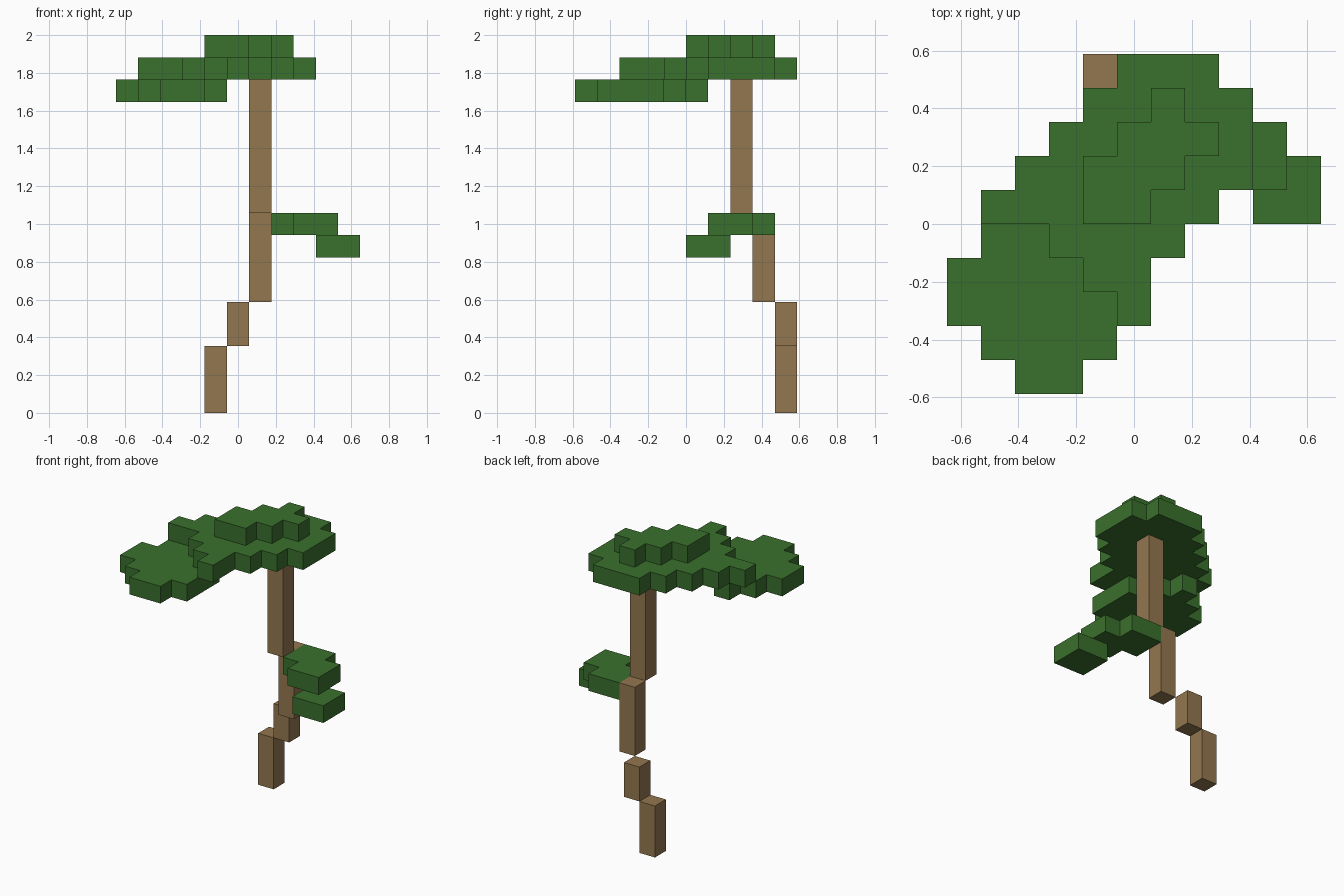
import bpy
import bmesh
from mathutils import Vector

if "Cube" in bpy.data.objects:
    bpy.data.objects.remove(bpy.data.objects["Cube"], do_unlink=True)

UNIT = 2 / 17                      # edge of one block
ORIGIN = Vector((-5.5, -5, 0))     # grid corner, in blocks


def flat_colour(name, rgb):
    mat = bpy.data.materials.new(name)
    mat.use_nodes = True
    mat.diffuse_color = (*rgb, 1)
    bsdf = mat.node_tree.nodes["Principled BSDF"]
    bsdf.inputs["Base Color"].default_value = (*rgb, 1)
    bsdf.inputs["Roughness"].default_value = 0.9
    return mat


def block_slab(name, first_row, spans, bottom, height, mat):
    """Extrude a stepped plan; each span is the first and last column of a row."""
    bm = bmesh.new()
    for row, (first, last) in enumerate(spans, first_row):
        for col in range(first, last + 1):
            corners = ((col, row), (col + 1, row), (col + 1, row + 1), (col, row + 1))
            bm.faces.new([bm.verts.new((Vector((x, y, bottom)) + ORIGIN) * UNIT)
                          for x, y in corners])
    bmesh.ops.remove_doubles(bm, verts=bm.verts, dist=UNIT / 100)
    top = bmesh.ops.extrude_face_region(bm, geom=bm.faces[:], use_keep_orig=True)
    bmesh.ops.translate(bm, vec=(0, 0, height * UNIT),
                        verts=[v for v in top["geom"] if isinstance(v, bmesh.types.BMVert)])
    bmesh.ops.recalc_face_normals(bm, faces=bm.faces)
    # merge the coplanar cells into clean flat faces
    bmesh.ops.dissolve_limit(bm, angle_limit=0.01, verts=bm.verts, edges=bm.edges)
    mesh = bpy.data.meshes.new(name)
    bm.to_mesh(mesh)
    bm.free()
    mesh.materials.append(mat)
    obj = bpy.data.objects.new(name, mesh)
    bpy.context.collection.objects.link(obj)
    return obj


bark = flat_colour("bark brown", (0.296, 0.184, 0.080))
leaf = flat_colour("leaf green", (0.042, 0.162, 0.026))

# Leaning trunk: column, row, bottom, height of each post
trunk = {
    "trunk_base": (4, 9, 0, 3),
    "trunk_lower": (5, 9, 3, 2),
    "trunk_middle": (6, 8, 5, 4),
    "trunk_upper": (6, 7, 9, 6),
}
for name, (col, row, bottom, height) in trunk.items():
    block_slab(name, row, [(col, col)], bottom, height, bark)

# Side branch foliage
block_slab("branch_leaves_low", 5, [(9, 10), (9, 10)], 7, 1, leaf)
block_slab("branch_leaves_high", 6, [(8, 9), (7, 9), (7, 8)], 8, 1, leaf)

# Three stepped canopy layers
block_slab("canopy_low", 0,
           [(2, 3), (1, 4), (0, 4), (0, 4), (1, 3), (2, 2)], 14, 1, leaf)
block_slab("canopy_middle", 2,
           [(5, 5), (4, 5), (3, 6), (1, 7), (2, 8), (3, 8), (4, 8), (5, 7)], 15, 1, leaf)
block_slab("canopy_top", 5, [(4, 5), (4, 6), (5, 7), (6, 6)], 16, 1, leaf)
